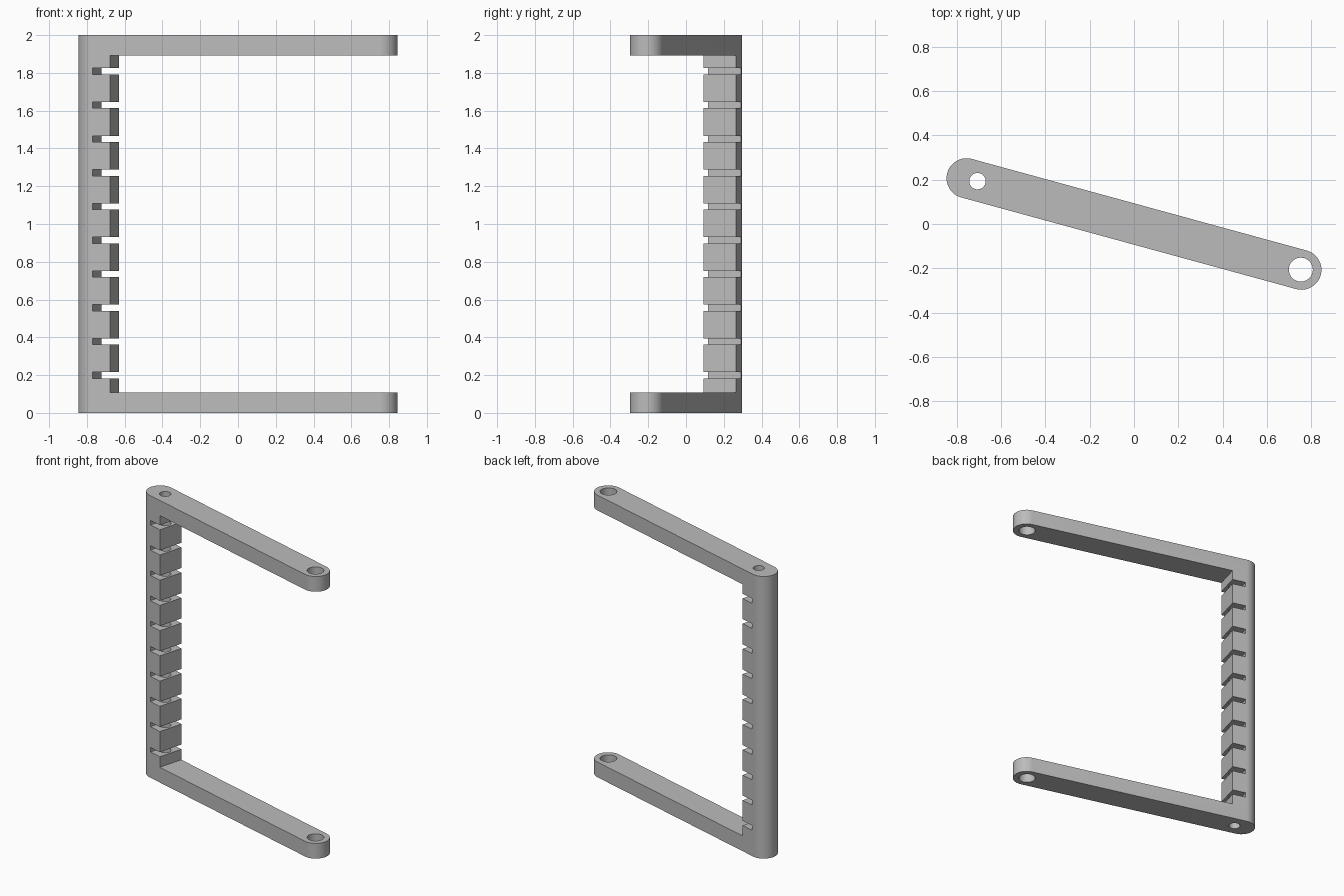
import bpy
import bmesh
import math
from mathutils import Matrix

old = bpy.data.objects.get("Cube")
if old:
    bpy.data.objects.remove(old, do_unlink=True)

HEIGHT = 2.0
REACH = 0.783        # centre of each rounded end, along the arm
RADIUS = 0.09        # half width of the arms and post
ARM = 0.108          # arm thickness
POST_FACE = -0.678   # flat inner face of the post
SLOT_WALL = -0.773   # deepest point of the slots
PIN_X = -0.732
SLOTS = 10

grey = bpy.data.materials.new("grey")
grey.use_nodes = True
colour = (0.5, 0.5, 0.5, 1)
grey.diffuse_color = colour
grey.node_tree.nodes["Principled BSDF"].inputs["Base Color"].default_value = colour


def make_object(name, bm):
    bmesh.ops.recalc_face_normals(bm, faces=bm.faces)
    mesh = bpy.data.meshes.new(name)
    bm.to_mesh(mesh)
    bm.free()
    mesh.materials.append(grey)
    obj = bpy.data.objects.new(name, mesh)
    bpy.context.collection.objects.link(obj)
    return obj


def add_box(bm, x0, x1, z0, z1):
    # Box wide enough to cut right through the frame
    place = Matrix.Translation(((x0 + x1) / 2, 0, (z0 + z1) / 2))
    size = Matrix.Diagonal((x1 - x0, 0.5, z1 - z0, 1))
    bmesh.ops.create_cube(bm, size=1, matrix=place @ size)


def add_pin(bm, x, radius):
    bmesh.ops.create_cone(bm, cap_ends=True, segments=40, radius1=radius,
                          radius2=radius, depth=HEIGHT + 0.4,
                          matrix=Matrix.Translation((x, 0, HEIGHT / 2)))


def cut(target, cutter):
    cutter.hide_render = True
    mod = target.modifiers.new("cut", 'BOOLEAN')
    mod.operation = 'DIFFERENCE'
    mod.solver = 'EXACT'
    mod.object = cutter
    bpy.context.view_layer.objects.active = target
    bpy.ops.object.modifier_apply(modifier=mod.name)
    bpy.data.objects.remove(cutter, do_unlink=True)


# Solid slab with rounded ends
bm = bmesh.new()
steps = 24
outline = []
for side in (1, -1):
    for i in range(steps + 1):
        a = math.pi * (i / steps - 0.5)
        outline.append(bm.verts.new((side * (REACH + RADIUS * math.cos(a)),
                                     side * RADIUS * math.sin(a), 0)))
base = bm.faces.new(outline)
raised = bmesh.ops.extrude_face_region(bm, geom=[base], use_keep_orig=True)
top = [v for v in raised["geom"] if isinstance(v, bmesh.types.BMVert)]
bmesh.ops.translate(bm, verts=top, vec=(0, 0, HEIGHT))
frame = make_object("bracket_frame", bm)

# Opening between the two arms
bm = bmesh.new()
add_box(bm, POST_FACE, 1.2, ARM, HEIGHT - ARM)
cut(frame, make_object("opening_cutter", bm))

# Row of slots in the post
bm = bmesh.new()
first, pitch, gap = 0.199, 0.1788, 0.033
for i in range(SLOTS):
    z = first + i * pitch
    add_box(bm, SLOT_WALL, POST_FACE + 0.1, z - gap / 2, z + gap / 2)
cut(frame, make_object("slot_cutter", bm))

# Pin hole down the post and larger holes at the arm tips
bm = bmesh.new()
add_pin(bm, PIN_X, 0.037)
add_pin(bm, REACH - 0.003, 0.054)
cut(frame, make_object("hole_cutter", bm))

# Turn the frame on the ground and shade it
frame.rotation_euler.z = math.radians(-15.3)
bpy.ops.object.select_all(action='DESELECT')
frame.select_set(True)
bpy.context.view_layer.objects.active = frame
bpy.ops.object.shade_smooth_by_angle(angle=math.radians(30))
